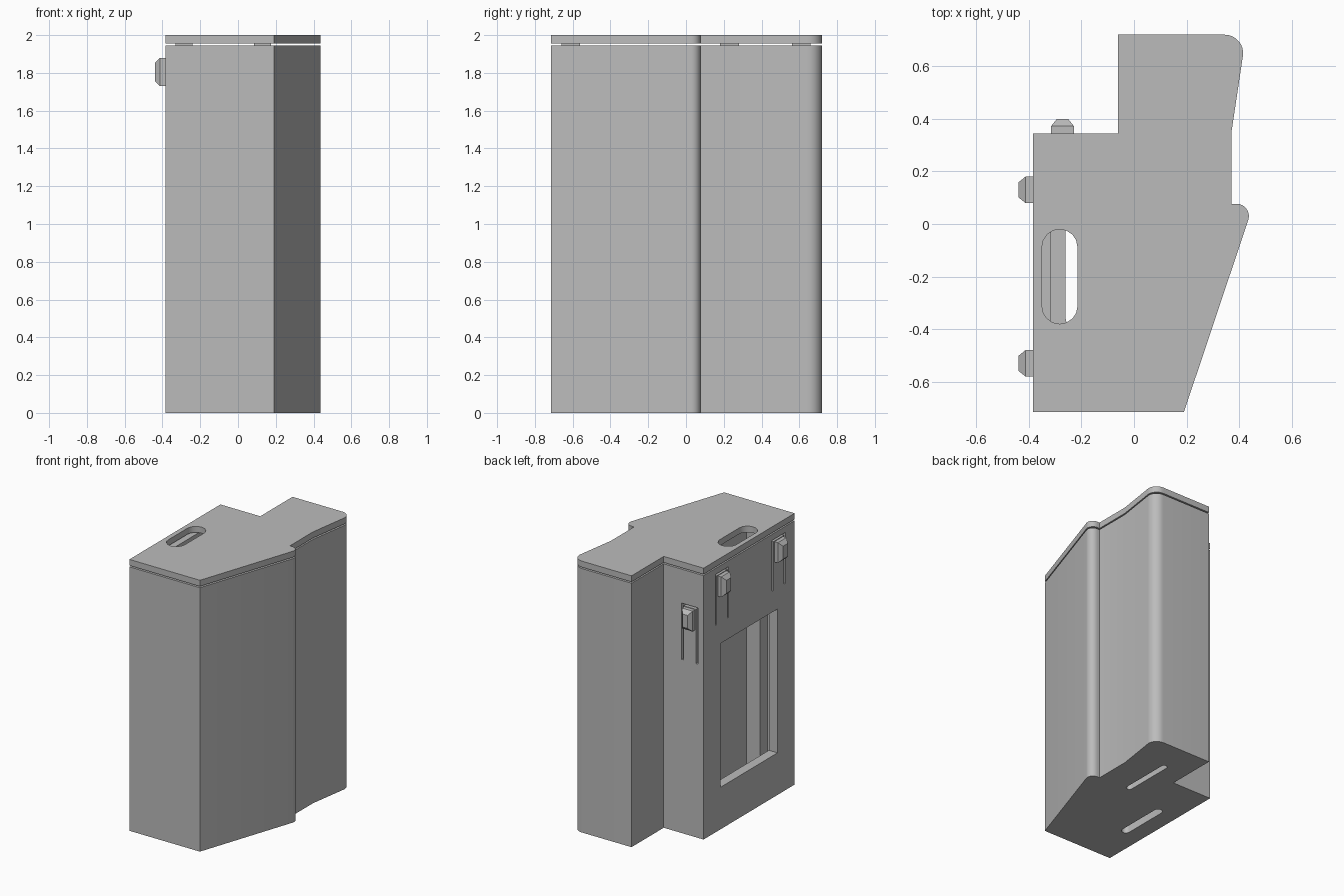
import bpy, bmesh, math
from mathutils import Vector

cube = bpy.data.objects.get("Cube")
if cube:
    bpy.data.objects.remove(cube)

grey = bpy.data.materials.new("plain grey")
grey.use_nodes = True
grey.diffuse_color = (0.5, 0.5, 0.5, 1)
grey.node_tree.nodes["Principled BSDF"].inputs["Base Color"].default_value = (0.5, 0.5, 0.5, 1)


def arc(cx, cy, r, start, end, n=8):
    angles = [math.radians(start + (end - start) * i / n) for i in range(n + 1)]
    return [(cx + r * math.cos(a), cy + r * math.sin(a)) for a in angles]


def finish(name, bm):
    bmesh.ops.recalc_face_normals(bm, faces=bm.faces)
    mesh = bpy.data.meshes.new(name)
    bm.to_mesh(mesh)
    bm.free()
    mesh.materials.append(grey)
    obj = bpy.data.objects.new(name, mesh)
    bpy.context.collection.objects.link(obj)
    return obj


def prism(name, outline, z0, z1):
    bm = bmesh.new()
    face = bm.faces.new([bm.verts.new((x, y, z0)) for x, y in outline])
    top = bmesh.ops.extrude_face_region(bm, geom=[face])["geom"]
    verts = [v for v in top if isinstance(v, bmesh.types.BMVert)]
    bmesh.ops.translate(bm, verts=verts, vec=(0, 0, z1 - z0))
    return finish(name, bm)


def box(name, x0, x1, y0, y1, z0, z1):
    return prism(name, [(x0, y0), (x1, y0), (x1, y1), (x0, y1)], z0, z1)


def slot(name, x0, x1, y0, y1, z0, z1):
    r, cx = (x1 - x0) / 2, (x0 + x1) / 2
    return prism(name, arc(cx, y1 - r, r, 0, 180) + arc(cx, y0 + r, r, 180, 360), z0, z1)


def cut(target, cutters):
    # Apply each cutter, then discard it
    for cutter in cutters:
        mod = target.modifiers.new("cut", "BOOLEAN")
        mod.operation, mod.solver, mod.object = "DIFFERENCE", "EXACT", cutter
        bpy.context.view_layer.update()
        graph = bpy.context.evaluated_depsgraph_get()
        mesh = bpy.data.meshes.new_from_object(target.evaluated_get(graph))
        target.modifiers.clear()
        target.data = mesh
        bpy.data.objects.remove(cutter)


def smooth(obj):
    bpy.ops.object.select_all(action="DESELECT")
    obj.select_set(True)
    bpy.context.view_layer.objects.active = obj
    bpy.ops.object.shade_smooth_by_angle(angle=math.radians(30))


# Shared outline of case and lid, with two rounded edges on the left side
outline = ([(-0.385, -0.715), (0.19, -0.715)]
           + arc(0.39, 0.03, 0.047, -18, 90)
           + [(0.37, 0.077), (0.37, 0.345)]
           + arc(0.345, 0.65, 0.07, -9, 90)
           + [(-0.06, 0.72), (-0.06, 0.345), (-0.385, 0.345)])

# Case with inner compartments, side window and floor slots
case = prism("case", outline, 0, 1.945)
cut(case, [
    box("main_pocket", -0.315, -0.1, -0.645, 0.275, 0.07, 2.1),
    box("second_pocket", -0.03, 0.15, -0.645, 0.65, 0.07, 2.1),
    box("window", -0.5, -0.3, -0.516, 0.146, 0.31, 1.37),
    slot("floor_slot_a", -0.26, -0.2, -0.39, 0.01, -0.1, 0.1),
    slot("floor_slot_b", 0.105, 0.148, 0.08, 0.49, -0.1, 0.1),
])

# Latches: a chamfered catch on a tongue framed by a U-shaped slit
def latch(name, origin, out, side, z, length, half, gap):
    o, out, side = Vector(origin), Vector(out), Vector(side)

    def block(label, s0, s1, d0, d1, z0, z1):
        a, b = o + side * s0 + out * d0, o + side * s1 + out * d1
        return box(label, min(a.x, b.x), max(a.x, b.x), min(a.y, b.y), max(a.y, b.y), z0, z1)

    cut(case, [block("slit", s - 0.008, s + 0.008, -0.09, 0.03, z - length, z + 0.095)
               for s in (-gap, gap)])
    cut(case, [block("top_slit", -gap, gap, -0.09, 0.03, z + 0.08, z + 0.095)])
    bm = bmesh.new()
    rings = []
    for depth, w, h in ((-0.01, half, 0.075), (0.028, half, 0.075), (0.055, half - 0.022, 0.048)):
        rings.append([bm.verts.new(o + out * depth + side * (w * i) + Vector((0, 0, z + h * j)))
                      for i, j in ((-1, -1), (1, -1), (1, 1), (-1, 1))])
    for a, b in zip(rings, rings[1:]):
        for i in range(4):
            bm.faces.new((a[i], a[(i + 1) % 4], b[(i + 1) % 4], b[i]))
    bm.faces.new(rings[0])
    bm.faces.new(rings[-1])
    finish(name, bm)


for label, y in (("rear", 0.13), ("front", -0.53)):
    latch(label + "_side_latch", (-0.385, y, 0), (-1, 0, 0), (0, 1, 0), 1.805, 0.28, 0.05, 0.07)
latch("back_latch", (-0.272, 0.345, 0), (0, 1, 0), (1, 0, 0), 1.6, 0.32, 0.043, 0.058)

# Inner rib beside the window
box("inner_rib", -0.212, -0.09, -0.66, -0.56, 0.06, 1.9)

# Lid resting on short spacers
lid = prism("lid", outline, 1.955, 2.0)
cut(lid, [slot("lid_slot", -0.35, -0.215, -0.38, -0.02, 1.8, 2.2)])
for i, (x, y) in enumerate(((-0.285, -0.61), (0.13, -0.61), (-0.285, 0.23), (0.13, 0.61))):
    box("spacer_%d" % (i + 1), x - 0.045, x + 0.045, y - 0.05, y + 0.05, 1.88, 1.96)

for obj in (case, lid):
    smooth(obj)
